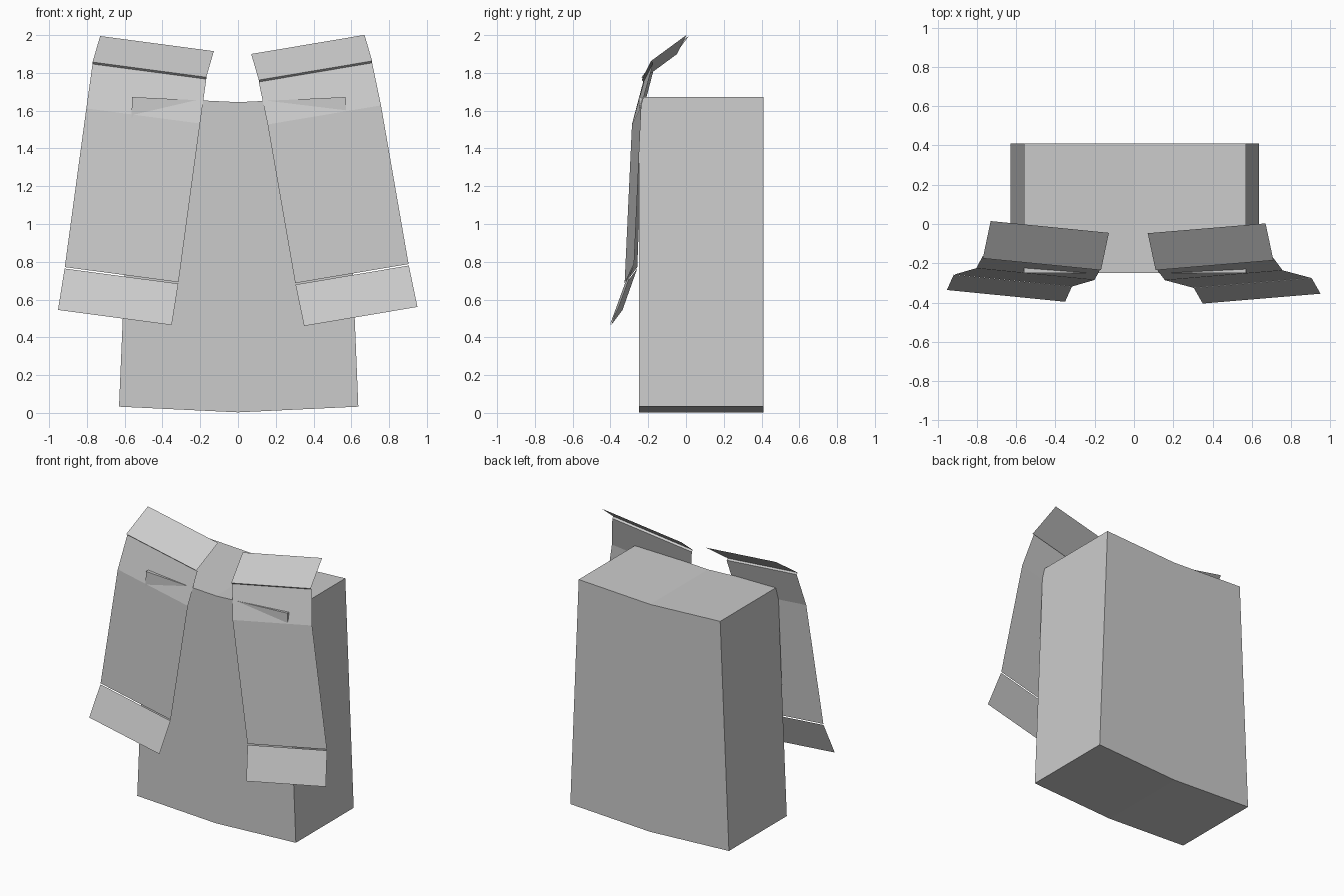
import bpy
import bmesh
from mathutils import Vector

if "Cube" in bpy.data.objects:
    bpy.data.objects.remove(bpy.data.objects["Cube"])

grey = bpy.data.materials.new("plain grey")
grey.diffuse_color = (0.6, 0.6, 0.6, 1)
grey.use_nodes = True
grey.node_tree.nodes["Principled BSDF"].inputs["Base Color"].default_value = grey.diffuse_color


def finish(name, bm):
    mesh = bpy.data.meshes.new(name)
    bm.to_mesh(mesh)
    bm.free()
    mesh.materials.append(grey)
    obj = bpy.data.objects.new(name, mesh)
    bpy.context.collection.objects.link(obj)
    return obj


# Body: tapered block with slightly bent top and bottom, extruded front to back
def block(name, profile, front, back):
    bm = bmesh.new()
    a = [bm.verts.new((x, front, z)) for x, z in profile]
    b = [bm.verts.new((x, back, z)) for x, z in profile]
    n = len(profile)
    # split into two halves along the centre bend
    for left, right in (((0, 1, 4, 5), (1, 2, 3, 4)),):
        for ids in (left, right):
            bm.faces.new([a[i] for i in ids])
            bm.faces.new([b[i] for i in reversed(ids)])
    for i in range(n):
        j = (i + 1) % n
        bm.faces.new((a[i], b[i], b[j], a[j]))
    bmesh.ops.recalc_face_normals(bm, faces=bm.faces)
    bmesh.ops.dissolve_limit(bm, angle_limit=0.01, verts=bm.verts, edges=bm.edges)
    return finish(name, bm)


block("body", [(-0.63, 0.033), (0, 0.003), (0.637, 0.033),
               (0.57, 1.672), (0, 1.645), (-0.56, 1.672)], -0.25, 0.41)


# Hanging flap: a thin sheet whose rows all run parallel to one slanted width vector
def flap(name, rows, width):
    width = Vector(width)
    bm = bmesh.new()
    pts = [Vector(r) for r in rows]
    top, fold, bend, hem, end = pts
    down = (bend - fold).normalized()
    lip = fold + Vector((0, 0.012, -0.010))
    hem_gap = hem + (hem - bend).normalized() * 0.008

    def strip(path):
        prev = None
        for p in path:
            pair = (bm.verts.new(p), bm.verts.new(p + width))
            if prev:
                bm.faces.new((prev[0], pair[0], pair[1], prev[1]))
            prev = pair

    strip((top, fold, lip, bend, hem))   # collar, fold lip and main panel
    strip((hem_gap, end))                # loose hem below a narrow gap
    return finish(name, bm)


flap("left_flap",
     [(-0.73, 0.015, 1.995), (-0.77, -0.175, 1.857), (-0.803, -0.225, 1.612),
      (-0.917, -0.258, 0.772), (-0.953, -0.336, 0.545)],
     (0.602, -0.06, -0.08))
flap("right_flap",
     [(0.07, -0.047, 1.90), (0.11, -0.235, 1.762), (0.157, -0.286, 1.527),
      (0.303, -0.325, 0.687), (0.35, -0.405, 0.46)],
     (0.60, 0.05, 0.101))
